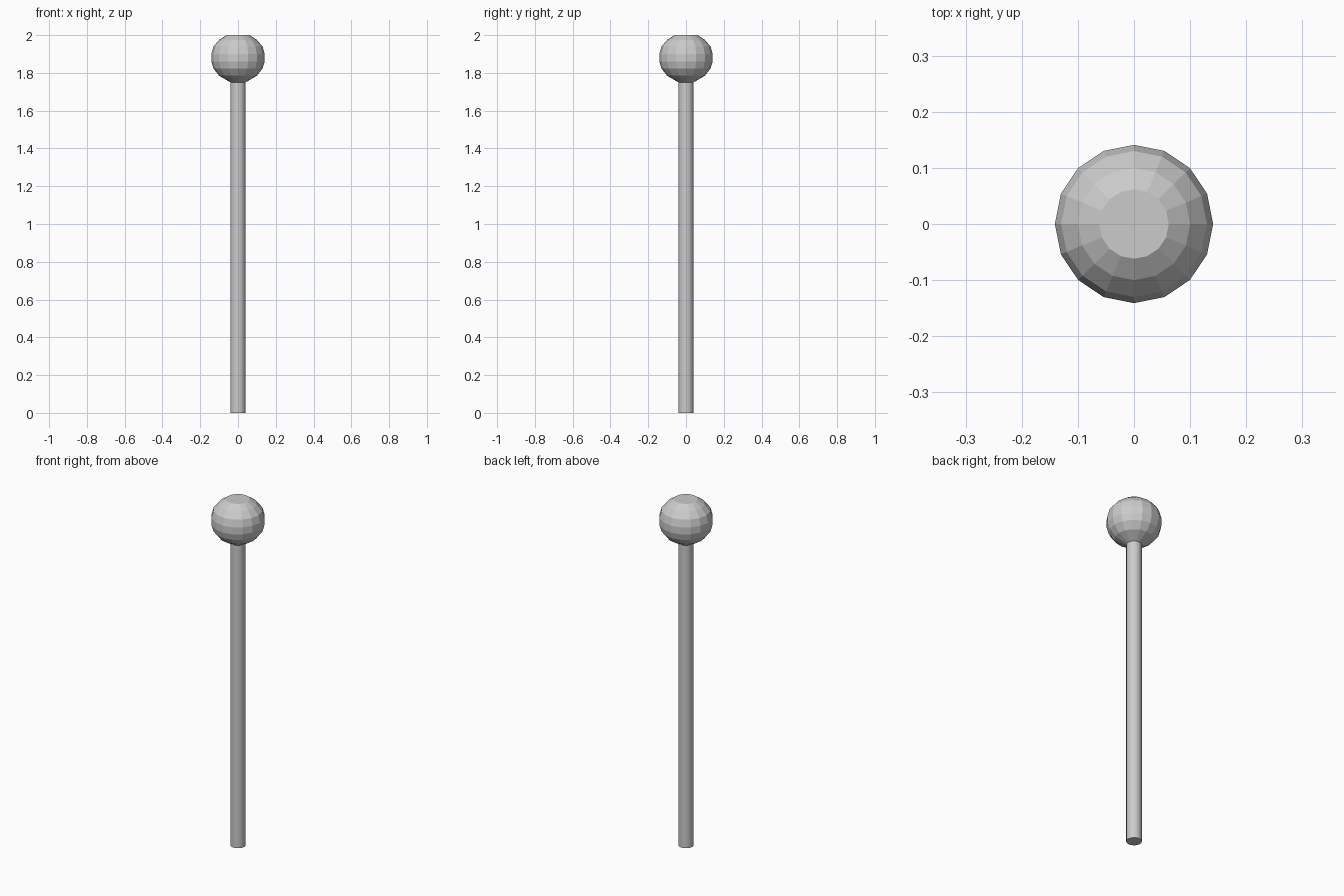
import bpy, bmesh
from math import cos, sin, tau

if "Cube" in bpy.data.objects:
    bpy.data.objects.remove(bpy.data.objects["Cube"])

SIDES = 16


def lathe(name, profile, cap_top=True, cap_bottom=True):
    """Spin (radius, z) points, listed bottom to top, around the z axis."""
    bm = bmesh.new()
    rings = [[bm.verts.new((r * cos(tau * i / SIDES), r * sin(tau * i / SIDES), z))
              for i in range(SIDES)] for r, z in profile]
    for low, high in zip(rings, rings[1:]):
        for i in range(SIDES):
            j = (i + 1) % SIDES
            bm.faces.new((low[i], low[j], high[j], high[i]))
    if cap_bottom:
        bm.faces.new(rings[0][::-1])
    if cap_top:
        bm.faces.new(rings[-1])
    mesh = bpy.data.meshes.new(name)
    bm.to_mesh(mesh)
    bm.free()
    obj = bpy.data.objects.new(name, mesh)
    bpy.context.collection.objects.link(obj)
    return obj


# Straight shaft, meeting the underside of the knob
shaft = lathe("shaft", [(0.04, 0), (0.04, 1.75)], cap_top=False)

# Faceted ball knob with a flat top
knob = lathe("knob", [(0.04, 1.75), (0.10, 1.785), (0.13, 1.823), (0.141, 1.86),
                      (0.141, 1.90), (0.13, 1.94), (0.10, 1.975), (0.062, 2.0)],
             cap_bottom=False)

# Smooth the slim shaft, keep the knob flat-shaded
bpy.context.view_layer.objects.active = shaft
shaft.select_set(True)
bpy.ops.object.shade_smooth_by_angle()
